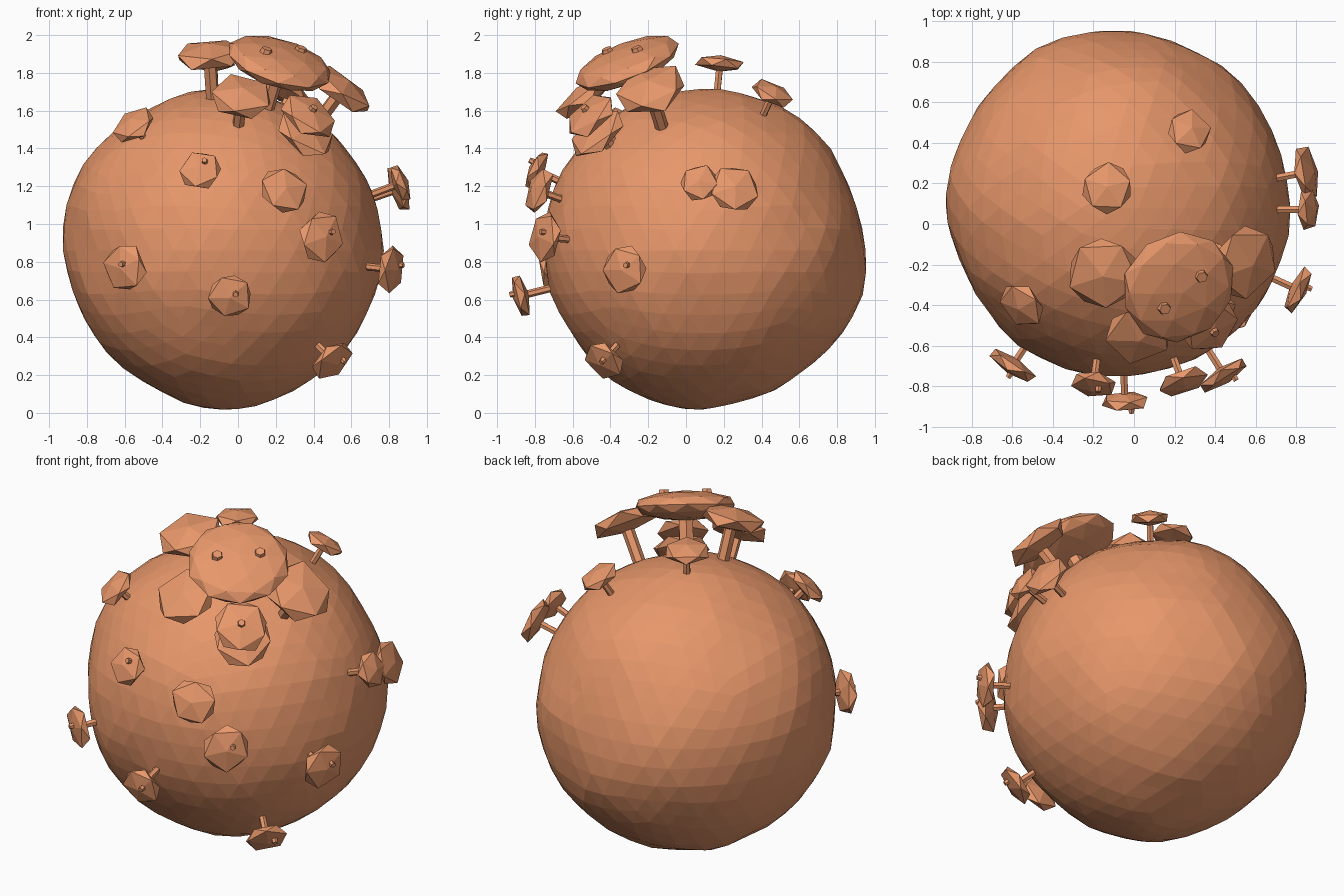
import bpy, bmesh, math, random
from mathutils import Vector, Matrix, noise

if "Cube" in bpy.data.objects:
    bpy.data.objects.remove(bpy.data.objects["Cube"])

random.seed(4)
mat = bpy.data.materials.new("terracotta")
mat.diffuse_color = (0.8, 0.31, 0.145, 1)
mat.use_nodes = True
mat.node_tree.nodes["Principled BSDF"].inputs["Base Color"].default_value = mat.diffuse_color
CORE = Vector((-0.08, 0.08, 0.86))


def add_object(name, bm):
    mesh = bpy.data.meshes.new(name)
    bm.to_mesh(mesh)
    bm.free()
    mesh.materials.append(mat)
    obj = bpy.data.objects.new(name, mesh)
    bpy.context.collection.objects.link(obj)
    return obj


# Lumpy boulder: icosphere pushed in and out by broad bumps and fine noise
BUMPS = [((-.3, 0, 1), .015), ((-.8, 0, .45), .035), ((-.52, 0, .64), -.02),
         ((-.72, 0, -.4), -.025), ((-.4, 0, -.75), -.025), ((.6, 0, -.65), -.02),
         ((0, .57, .67), .03), ((0, .85, -.25), .03), ((0, .4, -.75), -.015),
         ((0, -.68, -.44), -.03), ((-.4, .8, 0), .025), ((.55, .65, 0), .02),
         ((-.7, -.4, 0), -.03), ((.25, -.75, .0), -.01)]
bm = bmesh.new()
bmesh.ops.create_icosphere(bm, subdivisions=4, radius=1)
for v in bm.verts:
    d = v.co.normalized()
    r = 0.846 + 0.014 * noise.noise(d * 3.5)
    for axis, amount in BUMPS:
        a = d.angle(Vector(axis))
        r += amount * math.exp(-(a / 0.4) ** 2)
    v.co = CORE + d * r
    v.co.z = max(v.co.z, 0)
add_object("boulder", bm)


def growth(name, centre, radius, thick, stem, knobs=(), knob_r=0.018, detail=1):
    """Flattened faceted cap on a hexagonal stem, pointing out from the boulder."""
    c = Vector(centre)
    n = (c - CORE).normalized()
    turn = n.to_track_quat('Z', 'Y').to_matrix().to_4x4()
    # cap
    bm = bmesh.new()
    bmesh.ops.create_icosphere(bm, subdivisions=detail, radius=1)
    wide = radius / (0.9 if detail == 1 else 1.0)
    jitter = 0.07 if detail == 1 else 0.02
    for v in bm.verts:
        f = 1 + random.uniform(-jitter, jitter)
        v.co = Vector((v.co.x * wide * f, v.co.y * wide * f, v.co.z * thick))
    spin = Matrix.Rotation(random.uniform(0, 6.28), 4, 'Z')
    bm.transform(Matrix.Translation(c) @ turn @ spin)
    add_object(name + "_cap", bm)
    # stem
    depth = (c - CORE).length - 0.78
    bm = bmesh.new()
    bmesh.ops.create_cone(bm, cap_ends=True, segments=6, radius1=stem,
                          radius2=stem, depth=depth)
    bm.transform(Matrix.Translation(c - n * depth / 2) @ turn)
    add_object(name + "_stem", bm)
    # little knobs on the cap face
    for i, k in enumerate(knobs):
        k = Vector(k)
        k -= n * k.dot(n)
        q = min(k.length / radius, 0.95)
        bm = bmesh.new()
        bmesh.ops.create_cone(bm, cap_ends=True, segments=6, radius1=knob_r,
                              radius2=knob_r * 0.8, depth=0.03)
        lift = n * thick * math.sqrt(1 - q * q)
        bm.transform(Matrix.Translation(c + k + lift) @ turn)
        add_object(f"{name}_knob_{i}", bm)


# Crowning cluster
growth("crown", (.22, -.31, 1.85), .29, .085, .045,
       [(-.09, -.08, 0), (.09, .08, 0)], .035, 2)
growth("crown_left", (-.15, -.24, 1.895), .18, .065, .036)
growth("crown_right", (.55, -.19, 1.71), .185, .065, .036)
growth("crown_front", (.02, -.54, 1.67), .16, .065, .032)
growth("crown_low_upper", (.375, -.505, 1.575), .15, .05, .032, [(0, 0, 0)], .025)
growth("crown_low_lower", (.36, -.465, 1.485), .165, .05, .032)

# Scattered small growths: centre, radius, has knob
SMALL = [((.27, .46, 1.69), .11, 0), ((-.13, .18, 1.85), .125, 0),
         ((-.55, -.40, 1.525), .115, 0), ((-.20, -.79, 1.285), .105, 1),
         ((.24, -.78, 1.175), .125, 0), ((.445, -.745, .93), .13, 1),
         ((-.60, -.70, .77), .125, 1), ((-.045, -.875, .62), .115, 1),
         ((.50, -.435, .28), .115, 1), ((.81, -.325, .76), .125, 1),
         ((.86, .07, 1.215), .10, 0), ((.85, .255, 1.185), .125, 0)]
for i, (centre, radius, knob) in enumerate(SMALL):
    growth(f"small_growth_{i}", centre, radius, .044, .02,
           [(.03, .02, .025)] if knob else ())
